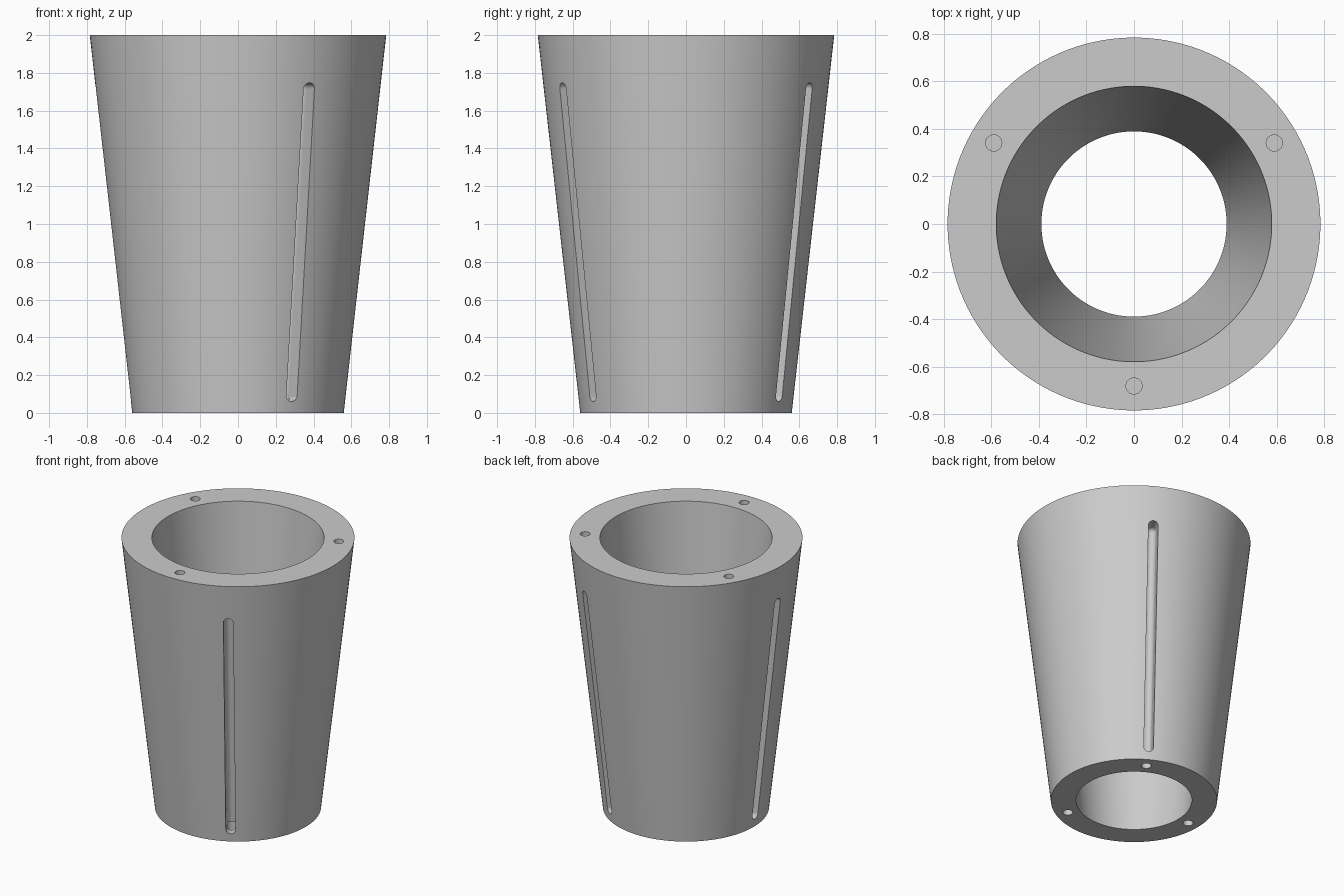
import bpy, bmesh, math
from mathutils import Vector, Matrix

default = bpy.data.objects.get("Cube")
if default:
    bpy.data.objects.remove(default, do_unlink=True)

SIDES = 128
HOLE_R = 0.034
grey = bpy.data.materials.new("plain_grey")
grey.use_nodes = True
color = (0.6, 0.6, 0.6, 1)
grey.diffuse_color = color
grey.node_tree.nodes["Principled BSDF"].inputs["Base Color"].default_value = color


def make_object(name, bm):
    bmesh.ops.recalc_face_normals(bm, faces=bm.faces)
    mesh = bpy.data.meshes.new(name)
    bm.to_mesh(mesh)
    bm.free()
    mesh.materials.append(grey)
    obj = bpy.data.objects.new(name, mesh)
    bpy.context.collection.objects.link(obj)
    return obj


def radial(radius, degrees, z):
    a = math.radians(degrees)
    return Vector((radius * math.cos(a), radius * math.sin(a), z))


def cylinder_hole(name, radius, degrees, z, depth):
    bm = bmesh.new()
    bmesh.ops.create_cone(bm, cap_ends=True, segments=32, radius1=HOLE_R,
                          radius2=HOLE_R, depth=depth,
                          matrix=Matrix.Translation(radial(radius, degrees, z)))
    return make_object(name, bm)


def groove(name, degrees):
    # Round-bottomed channel: the hull of four balls, parallel to the outer wall
    bm = bmesh.new()
    for z, surface in ((0.093, 0.57), (1.715, 0.753)):
        for offset in (-0.085, 0.12):
            place = Matrix.Translation(radial(surface + offset, degrees, z))
            bmesh.ops.create_uvsphere(bm, u_segments=24, v_segments=12,
                                      radius=0.033, matrix=place)
    hull = bmesh.ops.convex_hull(bm, input=bm.verts)
    waste = set(hull["geom_interior"]) | set(hull["geom_unused"])
    bmesh.ops.delete(bm, geom=[v for v in waste if isinstance(v, bmesh.types.BMVert)],
                     context="VERTS")
    return make_object(name, bm)


# Tapered hollow body: a closed wall section turned around z
section = [(0.56, 0), (0.785, 2), (0.58, 2), (0.39, 0)]
bm = bmesh.new()
rings = [[bm.verts.new(radial(r, 360 * (i + 0.5) / SIDES, z)) for i in range(SIDES)]
         for r, z in section]
for k, ring in enumerate(rings):
    following = rings[(k + 1) % len(rings)]
    for i in range(SIDES):
        j = (i + 1) % SIDES
        bm.faces.new((ring[i], ring[j], following[j], following[i]))
body = make_object("tapered_body", bm)

# Three grooves with holes below them, and three top holes between them
cutters = []
for i in range(3):
    turn = 120 * i
    cutters.append(groove(f"groove_cutter_{i + 1}", turn - 60))
    cutters.append(cylinder_hole(f"bottom_hole_cutter_{i + 1}", 0.475, turn - 60, 0, 0.2))
    cutters.append(cylinder_hole(f"top_hole_cutter_{i + 1}", 0.682, turn - 90, 2, 0.4))

bpy.ops.object.select_all(action="DESELECT")
bpy.context.view_layer.objects.active = body
body.select_set(True)
for cutter in cutters:
    mod = body.modifiers.new(cutter.name, "BOOLEAN")
    mod.operation = "DIFFERENCE"
    mod.solver = "EXACT"
    mod.object = cutter
    bpy.ops.object.modifier_apply(modifier=mod.name)
for cutter in cutters:
    bpy.data.objects.remove(cutter, do_unlink=True)

bpy.ops.object.shade_smooth_by_angle(angle=math.radians(30))
